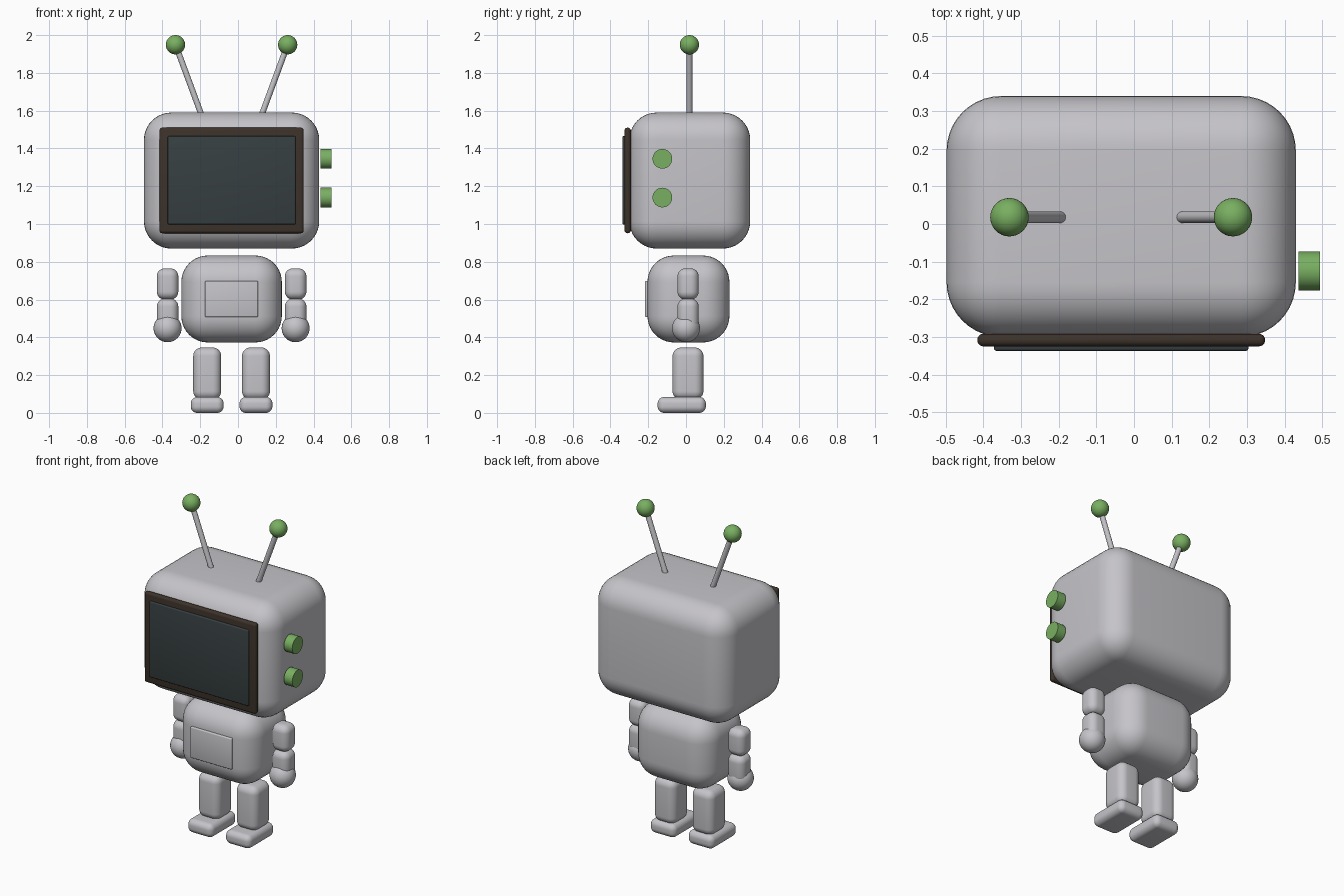
import bpy, bmesh, math
from mathutils import Vector

if "Cube" in bpy.data.objects:
    bpy.data.objects.remove(bpy.data.objects["Cube"], do_unlink=True)

MID = -0.034   # symmetry plane of the body


def material(name, rgb):
    m = bpy.data.materials.new(name)
    m.use_nodes = True
    m.diffuse_color = (*rgb, 1)
    bsdf = next(n for n in m.node_tree.nodes if n.type == 'BSDF_PRINCIPLED')
    bsdf.inputs["Base Color"].default_value = (*rgb, 1)
    return m


GREY = material("light grey", (0.56, 0.55, 0.58))
GREEN = material("green", (0.19, 0.43, 0.12))
SCREEN = material("dark slate", (0.038, 0.050, 0.053))
BROWN = material("dark brown", (0.046, 0.032, 0.023))


def finish(name, bm, mat):
    me = bpy.data.meshes.new(name)
    bm.to_mesh(me)
    bm.free()
    me.materials.append(mat)
    ob = bpy.data.objects.new(name, me)
    bpy.context.collection.objects.link(ob)
    bpy.ops.object.select_all(action='DESELECT')
    ob.select_set(True)
    bpy.context.view_layer.objects.active = ob
    bpy.ops.object.shade_smooth_by_angle(angle=math.radians(35))
    return ob


def rounded_box(name, x, y, z, radius, mat, segments=8):
    """Box given as (min, max) ranges, with all edges rounded."""
    bm = bmesh.new()
    bmesh.ops.create_cube(bm, size=1)
    for v in bm.verts:
        v.co = [(r[0] + r[1]) / 2 + c * (r[1] - r[0]) for r, c in zip((x, y, z), v.co)]
    bmesh.ops.bevel(bm, geom=bm.edges[:], offset=radius, segments=segments,
                    profile=0.5, affect='EDGES', clamp_overlap=True)
    return finish(name, bm, mat)


def ball(name, centre, radius, mat):
    bm = bmesh.new()
    bmesh.ops.create_uvsphere(bm, u_segments=32, v_segments=20, radius=radius)
    bmesh.ops.translate(bm, verts=bm.verts, vec=centre)
    return finish(name, bm, mat)


def rod(name, start, end, radius, mat):
    a, b = Vector(start), Vector(end)
    bm = bmesh.new()
    bmesh.ops.create_cone(bm, cap_ends=True, segments=32, radius1=radius,
                          radius2=radius, depth=(b - a).length)
    bmesh.ops.rotate(bm, verts=bm.verts,
                     matrix=(b - a).to_track_quat('Z', 'Y').to_matrix())
    bmesh.ops.translate(bm, verts=bm.verts, vec=(a + b) / 2)
    return finish(name, bm, mat)


# Television head with framed screen
rounded_box("head", (-0.498, 0.43), (-0.30, 0.34), (0.87, 1.59), 0.145, GREY, 10)
rounded_box("screen_frame", (-0.416, 0.348), (-0.325, -0.292), (0.951, 1.51), 0.015, BROWN, 5)
rounded_box("screen", (-0.372, 0.304), (-0.337, -0.315), (0.998, 1.465), 0.006, SCREEN, 3)

# Dials on the left side of the head
for label, z in (("upper", 1.345), ("lower", 1.14)):
    rod(label + "_dial", (0.437, -0.125, z), (0.494, -0.125, z), 0.052, GREEN)

# Torso and chest panel
rounded_box("torso", (-0.30, 0.232), (-0.204, 0.23), (0.373, 0.833), 0.14, GREY, 10)
rounded_box("chest_panel", (-0.175, 0.106), (-0.217, -0.19), (0.507, 0.698), 0.006, GREY, 3)

# Paired parts: antennas, arms, legs
for side, s in (("left", 1), ("right", -1)):
    def span(offset, half):
        c = MID + s * offset
        return (c - half, c + half)

    rod(side + "_antenna", (MID + s * 0.153, 0.018, 1.56),
        (MID + s * 0.297, 0.018, 1.95), 0.0155, GREY)
    ball(side + "_antenna_ball", (MID + s * 0.297, 0.018, 1.949), 0.051, GREEN)

    rounded_box(side + "_upper_arm", span(0.339, 0.057), (-0.045, 0.067), (0.60, 0.765), 0.042, GREY)
    rounded_box(side + "_forearm", span(0.339, 0.057), (-0.045, 0.067), (0.44, 0.605), 0.042, GREY)
    ball(side + "_hand", (MID + s * 0.339, 0.0, 0.448), 0.074, GREY)

    rounded_box(side + "_leg", span(0.129, 0.074), (-0.071, 0.092), (0.07, 0.346), 0.045, GREY)
    rounded_box(side + "_foot", span(0.129, 0.087), (-0.15, 0.105), (0.0, 0.084), 0.034, GREY)
